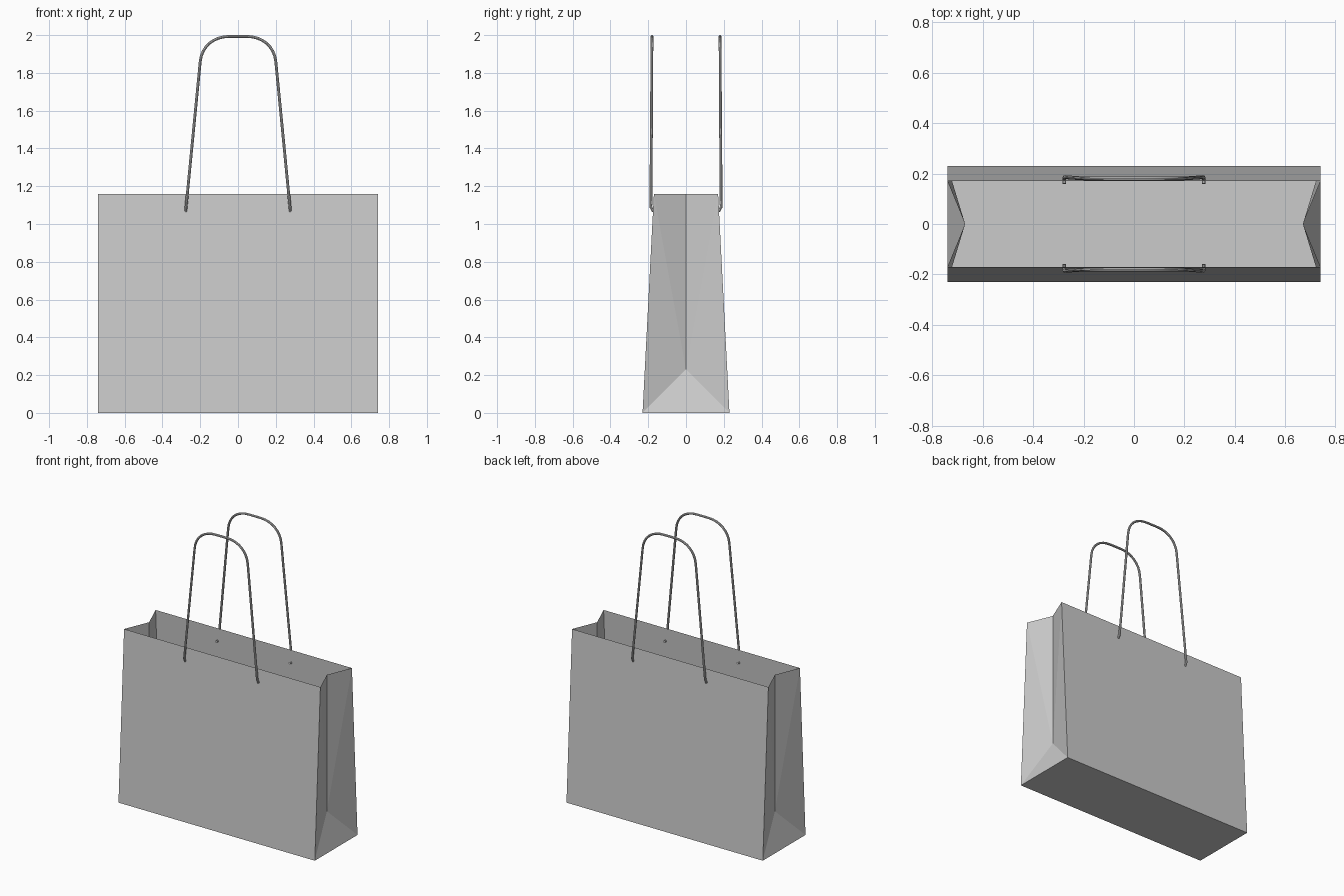
import bpy
import bmesh
from mathutils import Vector

cube = bpy.data.objects.get("Cube")
if cube:
    bpy.data.objects.remove(cube, do_unlink=True)

paper = bpy.data.materials.new("light_grey")
paper.use_nodes = True
grey = (0.6, 0.6, 0.6, 1)
paper.diffuse_color = grey
paper.node_tree.nodes["Principled BSDF"].inputs["Base Color"].default_value = grey

HALF_W, HEIGHT = 0.74, 1.16
BASE_Y, RIM_Y = 0.23, 0.17
FOLD_X, FOLD_Z = 0.67, 0.23


def make_bag():
    """Thin paper bag: floor, two leaning walls and folded side gussets."""
    bm = bmesh.new()
    base, rim = {}, {}
    for sx in (-1, 1):
        for sy in (-1, 1):
            base[sx, sy] = bm.verts.new((sx * HALF_W, sy * BASE_Y, 0))
            rim[sx, sy] = bm.verts.new((sx * HALF_W, sy * RIM_Y, HEIGHT))
    bm.faces.new((base[-1, -1], base[-1, 1], base[1, 1], base[1, -1]))
    for s in (-1, 1):
        # Front or back wall
        wall = [base[-1, s], base[1, s], rim[1, s], rim[-1, s]]
        bm.faces.new(wall if s < 0 else wall[::-1])
        # Gusset folded inwards, with a sloping triangle at its foot
        low = bm.verts.new((s * FOLD_X, 0, FOLD_Z))
        top = bm.verts.new((s * FOLD_X, 0, HEIGHT))
        tris = [(base[s, -1], base[s, 1], low)]
        for sy in (-1, 1):
            for tri in ((base[s, sy], low, rim[s, sy]), (low, top, rim[s, sy])):
                tris.append(tri if sy < 0 else tri[::-1])
        for tri in tris:
            bm.faces.new(tri if s > 0 else tri[::-1])
    mesh = bpy.data.meshes.new("paper_bag")
    bm.to_mesh(mesh)
    bm.free()
    mesh.materials.append(paper)
    bpy.context.collection.objects.link(bpy.data.objects.new("paper_bag", mesh))


def make_handle(name, side):
    """Cord loop whose ends turn in through the wall."""
    # Right half as knots: x, distance from centre, z
    half = [(0.277, 0.160, 1.073), (0.277, 0.176, 1.070), (0.275, 0.186, 1.09),
            (0.200, 0.181, 1.86), (0.045, 0.180, 1.993)]
    knots = [Vector((x, side * y, z)) for x, y, z in half]
    knots += [Vector((-p.x, p.y, p.z)) for p in reversed(knots)]
    curve = bpy.data.curves.new(name, "CURVE")
    curve.dimensions = "3D"
    curve.bevel_depth = 0.0075
    curve.bevel_resolution = 2
    curve.use_fill_caps = True
    curve.resolution_u = 8
    spline = curve.splines.new("BEZIER")
    spline.bezier_points.add(len(knots) - 1)
    for point, co in zip(spline.bezier_points, knots):
        point.co = co
        point.handle_left_type = point.handle_right_type = "VECTOR"
    # Round shoulders between the straight legs and the flat top
    for leg, crown, sx in ((3, 4, 1), (6, 5, -1)):
        a, b = spline.bezier_points[leg], spline.bezier_points[crown]
        for p in (a, b):
            p.handle_left_type = p.handle_right_type = "FREE"
        up = Vector((-0.008 * sx, 0, 0.08))
        out = Vector((0.085 * sx, 0, 0))
        if sx > 0:
            a.handle_left, a.handle_right = a.co - up, a.co + up
            b.handle_left, b.handle_right = b.co + out, b.co - out / 3
        else:
            a.handle_right, a.handle_left = a.co - up, a.co + up
            b.handle_right, b.handle_left = b.co + out, b.co - out / 3
    curve.materials.append(paper)
    obj = bpy.data.objects.new(name, curve)
    bpy.context.collection.objects.link(obj)
    bpy.ops.object.select_all(action="DESELECT")
    obj.select_set(True)
    bpy.context.view_layer.objects.active = obj
    bpy.ops.object.convert(target="MESH")
    bpy.ops.object.shade_smooth_by_angle()


make_bag()
make_handle("front_handle", -1)
make_handle("back_handle", 1)
